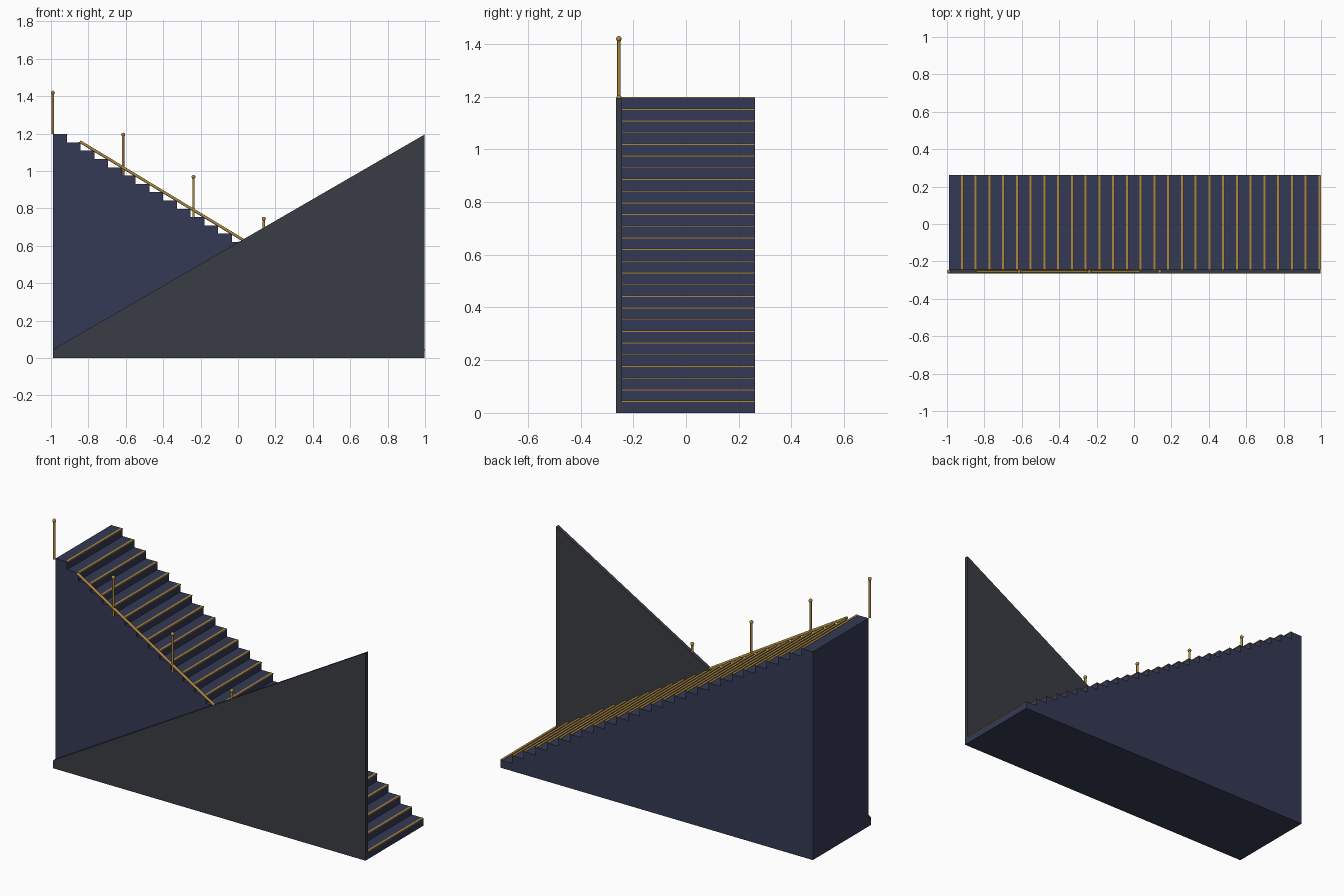
import bpy, bmesh, math
from mathutils import Vector

if "Cube" in bpy.data.objects:
    bpy.data.objects.remove(bpy.data.objects["Cube"])

N = 27
X0, X1 = -0.989, 0.996          # stair run
Y0, Y1 = -0.244, 0.261          # stair width
RUN, RISE = (X1 - X0) / N, 1.197 / N
RAIL_Y = -0.2545


def material(name, rgb):
    m = bpy.data.materials.new(name)
    m.diffuse_color = (*rgb, 1)
    m.use_nodes = True
    m.node_tree.nodes["Principled BSDF"].inputs["Base Color"].default_value = m.diffuse_color
    return m


NAVY = material("navy", (0.035, 0.042, 0.09))
CHARCOAL = material("charcoal", (0.042, 0.046, 0.058))
GOLD = material("gold", (0.42, 0.25, 0.05))


def finish(ob, name, mat, smooth=False):
    ob.name = name
    ob.data.materials.append(mat)
    if smooth:
        bpy.ops.object.shade_smooth_by_angle(angle=math.radians(40))


def box(name, lo, hi, mat):
    lo, hi = Vector(lo), Vector(hi)
    bpy.ops.mesh.primitive_cube_add(size=1, location=(lo + hi) / 2)
    ob = bpy.context.object
    ob.scale = hi - lo
    bpy.ops.object.transform_apply(location=False, rotation=False, scale=True)
    finish(ob, name, mat)


def rod(name, a, b, r, mat):
    a, b = Vector(a), Vector(b)
    d = b - a
    bpy.ops.mesh.primitive_cylinder_add(vertices=16, radius=r, depth=d.length,
                                        location=(a + b) / 2)
    ob = bpy.context.object
    ob.rotation_euler = d.to_track_quat('Z', 'Y').to_euler()
    finish(ob, name, mat, True)


# Solid steps down to the floor, each with a thin gold nosing
for i in range(N):
    xa, xb = X0 + i * RUN, X0 + (i + 1) * RUN
    h = (N - i) * RISE
    box(f"step_{N - i}", (xa, Y0, 0), (xb, Y1, h), NAVY)
    box(f"nosing_{N - i}", (xb - 0.01, Y0 + 0.002, h - 0.003),
        (xb + 0.003, Y1 - 0.002, h + 0.002), GOLD)

# Wedge-shaped side wall, rising opposite to the stairs
bm = bmesh.new()
profile = [(X0, 0), (X1, 0), (X1, 1.194), (X0, 0.046)]
face = bm.faces.new([bm.verts.new((x, -0.265, z)) for x, z in profile])
ext = bmesh.ops.extrude_face_region(bm, geom=[face])
bmesh.ops.translate(bm, vec=(0, 0.021, 0),
                    verts=[v for v in ext["geom"] if isinstance(v, bmesh.types.BMVert)])
bmesh.ops.recalc_face_normals(bm, faces=bm.faces)
mesh = bpy.data.meshes.new("side_wall")
bm.to_mesh(mesh)
bm.free()
wall = bpy.data.objects.new("side_wall", mesh)
bpy.context.collection.objects.link(wall)
mesh.materials.append(CHARCOAL)

# Railing posts with ball caps
for i in range(6):
    x, z = X0 - 0.001 + 0.376 * i, 1.197 - 0.225 * i
    rod(f"rail_post_{i + 1}", (x, RAIL_Y, z), (x, RAIL_Y, z + 0.222), 0.0065, GOLD)
    bpy.ops.mesh.primitive_uv_sphere_add(segments=16, ring_count=8, radius=0.0105,
                                         location=(x, RAIL_Y, z + 0.222))
    finish(bpy.context.object, f"post_cap_{i + 1}", GOLD, True)

# Sloping handrail
rod("handrail", (-0.845, RAIL_Y, 1.157), (0.85, RAIL_Y, 0.135), 0.0075, GOLD)
